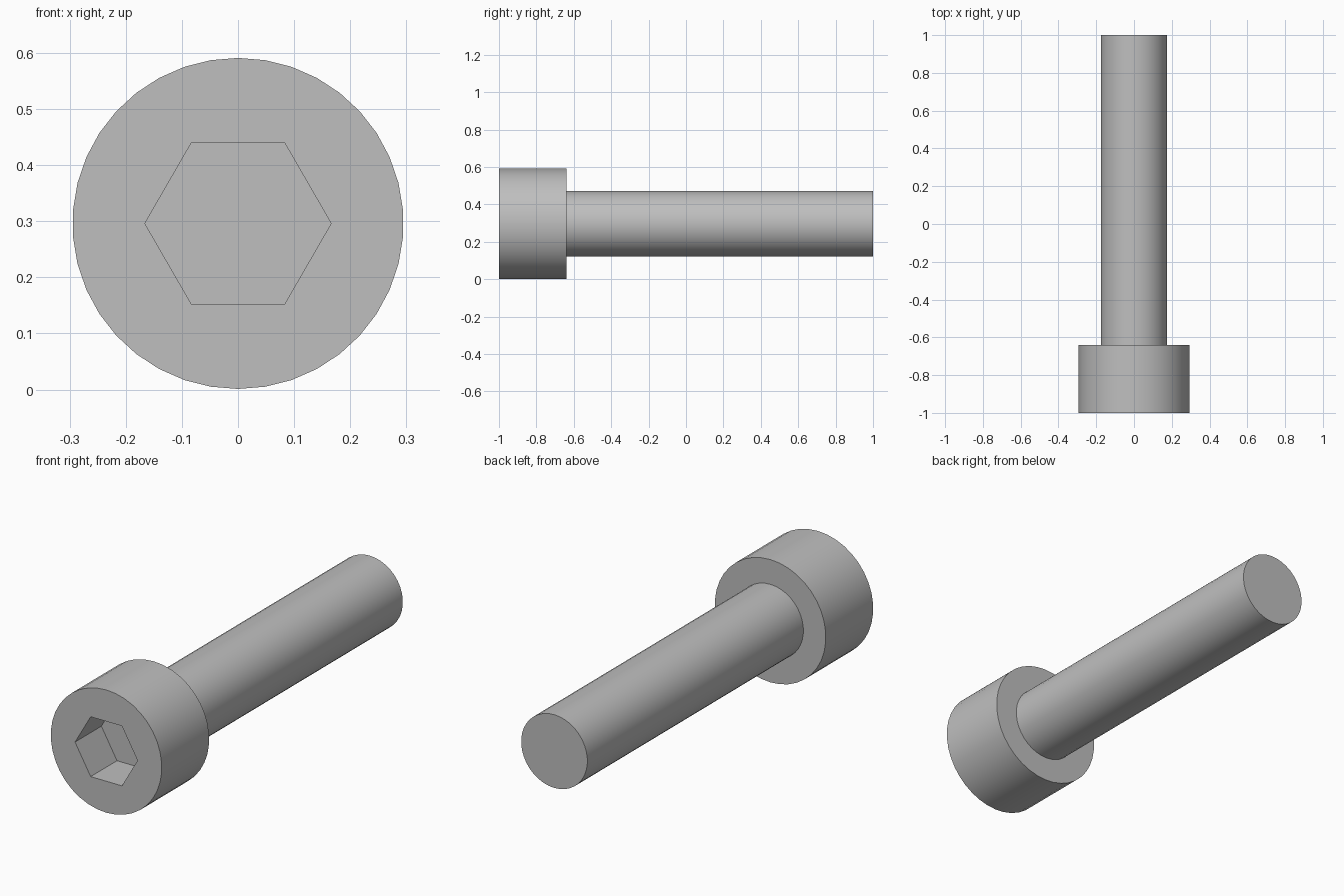
import bpy
import bmesh
from math import sin, cos, pi

if "Cube" in bpy.data.objects:
    bpy.data.objects.remove(bpy.data.objects["Cube"], do_unlink=True)

AXIS_Z = 0.296      # height of the bolt's axis
SIDES = 38
HEAD_R, SHAFT_R, SOCKET_R = 0.295, 0.176, 0.166
FRONT, SHOULDER, TIP = -1.0, -0.64, 1.0
SOCKET_DEPTH = 0.2

steel = bpy.data.materials.new("grey_steel")
steel.use_nodes = True
colour = (0.52, 0.52, 0.52, 1.0)
steel.diffuse_color = colour
steel.node_tree.nodes["Principled BSDF"].inputs["Base Color"].default_value = colour


def turned_solid(name, profile, sides, phase=0.0):
    """Closed solid turned about the y axis from (radius, y) stations."""
    bm = bmesh.new()
    rings = []
    for r, y in profile:
        angles = [phase + 2 * pi * i / sides for i in range(sides)]
        rings.append([bm.verts.new((r * sin(a), y, AXIS_Z + r * cos(a))) for a in angles])
    for a, b in zip(rings, rings[1:]):
        for i in range(sides):
            j = (i + 1) % sides
            bm.faces.new((a[i], a[j], b[j], b[i]))
    bm.faces.new(rings[0])
    bm.faces.new(rings[-1])
    bmesh.ops.recalc_face_normals(bm, faces=bm.faces)
    mesh = bpy.data.meshes.new(name)
    bm.to_mesh(mesh)
    bm.free()
    mesh.materials.append(steel)
    obj = bpy.data.objects.new(name, mesh)
    bpy.context.collection.objects.link(obj)
    return obj


# Head and shank as one turned piece
bolt = turned_solid("socket_head_bolt", [
    (HEAD_R, FRONT), (HEAD_R, SHOULDER), (SHAFT_R, SHOULDER), (SHAFT_R, TIP)], SIDES)

# Hexagonal socket with points to the left and right
cutter = turned_solid("hex_socket_cutter", [
    (SOCKET_R, FRONT - 0.1), (SOCKET_R, FRONT + SOCKET_DEPTH)], 6, pi / 6)
cut = bolt.modifiers.new("hex_socket", 'BOOLEAN')
cut.operation = 'DIFFERENCE'
cut.solver = 'EXACT'
cut.object = cutter

bpy.ops.object.select_all(action='DESELECT')
bolt.select_set(True)
bpy.context.view_layer.objects.active = bolt
bpy.ops.object.modifier_apply(modifier=cut.name)
bpy.data.objects.remove(cutter, do_unlink=True)

# Smooth round walls, crisp rims and socket
bpy.ops.object.shade_smooth_by_angle(angle=pi / 6)
